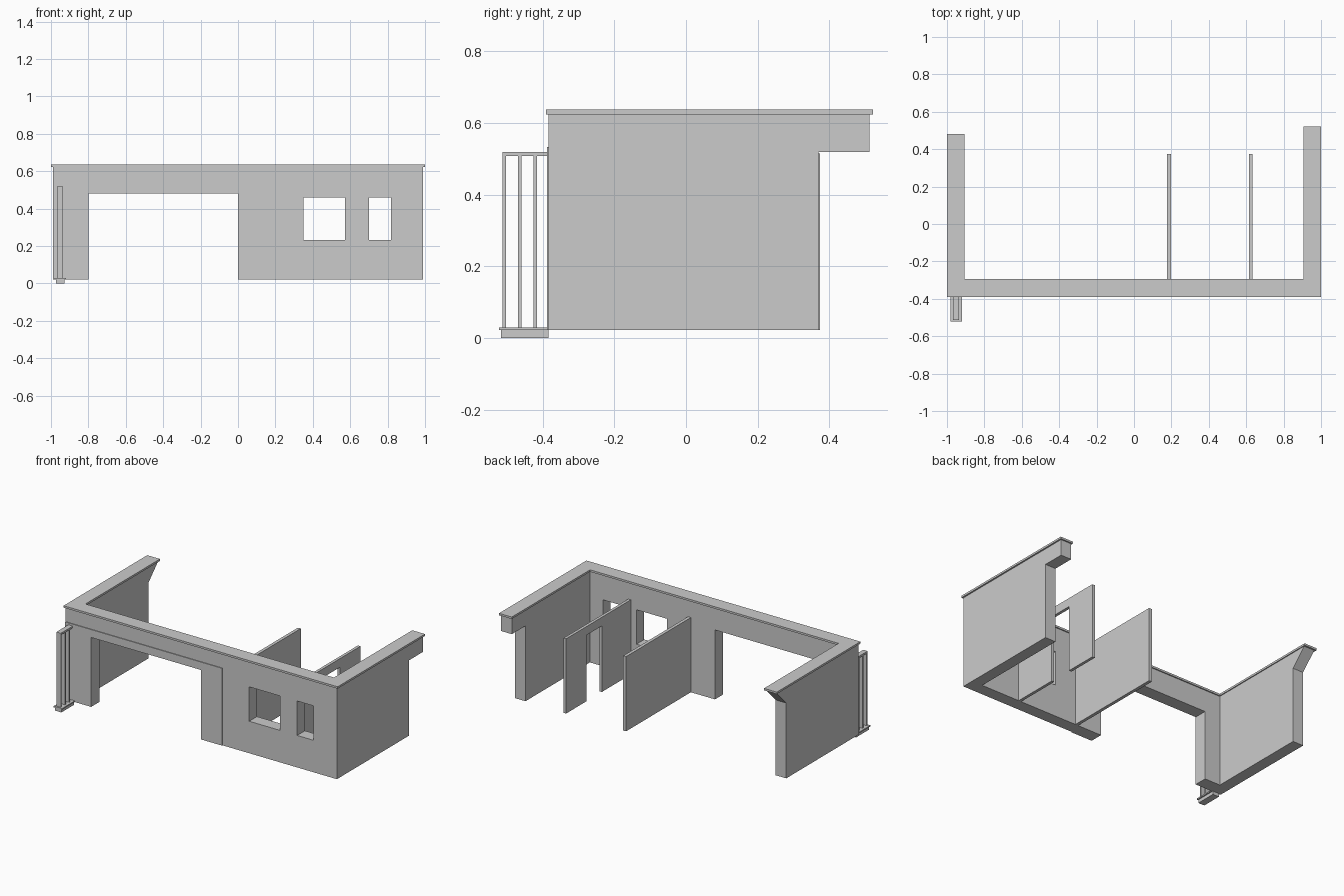
import bpy
import bmesh
from mathutils import Vector

if "Cube" in bpy.data.objects:
    bpy.data.objects.remove(bpy.data.objects["Cube"])


def prism(name, axis, outline, lo, hi):
    """Extrude a 2D outline along an axis (outline uses the other two axes in order)."""
    bm = bmesh.new()

    def point(a, b, c):
        return {'x': (c, a, b), 'y': (a, c, b), 'z': (a, b, c)}[axis]

    face = bm.faces.new([bm.verts.new(point(a, b, lo)) for a, b in outline])
    ext = bmesh.ops.extrude_face_region(bm, geom=[face])
    verts = [g for g in ext['geom'] if isinstance(g, bmesh.types.BMVert)]
    bmesh.ops.translate(bm, verts=verts, vec=Vector(point(0, 0, hi - lo)))
    bmesh.ops.recalc_face_normals(bm, faces=bm.faces)
    mesh = bpy.data.meshes.new(name)
    bm.to_mesh(mesh)
    bm.free()
    obj = bpy.data.objects.new(name, mesh)
    bpy.context.collection.objects.link(obj)
    return obj


def box(name, x, y, z):
    return prism(name, 'z', [(x[0], y[0]), (x[1], y[0]), (x[1], y[1]), (x[0], y[1])], *z)


def cut(obj, cutters):
    bpy.context.view_layer.objects.active = obj
    for c in cutters:
        mod = obj.modifiers.new("cut", 'BOOLEAN')
        mod.operation, mod.solver, mod.object = 'DIFFERENCE', 'EXACT', c
        bpy.ops.object.modifier_apply(modifier=mod.name)
        bpy.data.objects.remove(c)


def u_plan(x_out, x_in, y_front, y_in, y_left, y_right):
    return [(-x_out, y_front), (x_out, y_front), (x_out, y_right), (x_in, y_right),
            (x_in, y_in), (-x_in, y_in), (-x_in, y_left), (-x_out, y_left)]


BASE, TOP = 0.022, 0.624

# U-shaped outer walls with garage opening, windows and overhanging arm ends
walls = prism("outer_walls", 'z', u_plan(0.99, 0.913, -0.383, -0.302, 0.472, 0.512), BASE, TOP)
cut(walls, [
    box("garage_cutter", (-0.80, 0.0), (-0.5, -0.2), (-0.1, 0.48)),
    box("large_window_cutter", (0.35, 0.573), (-0.5, -0.2), (0.233, 0.46)),
    box("small_window_cutter", (0.70, 0.818), (-0.5, -0.2), (0.233, 0.46)),
    box("right_step_cutter", (0.8, 1.1), (0.369, 0.6), (-0.1, 0.519)),
    prism("left_slope_cutter", 'x',
          [(0.369, -0.1), (0.6, -0.1), (0.6, 0.757), (0.369, 0.519)], -1.1, -0.8),
])

# Coping along the wall tops
prism("wall_coping", 'z', u_plan(1.0, 0.907, -0.39, -0.295, 0.482, 0.521), TOP, 0.637)

# Thin facing panel around the garage opening
prism("facing_panel", 'y',
      [(-0.99, BASE), (-0.80, BASE), (-0.80, 0.48), (0, 0.48), (0, BASE),
       (0.155, BASE), (0.155, 0.532), (-0.99, 0.532)], -0.388, -0.383)

# Interior partitions, the second one with a doorway
box("partition", (0.176, 0.197), (-0.302, 0.373), (BASE, 0.515))
prism("doorway_partition", 'x',
      [(-0.302, BASE), (0.0, BASE), (0.0, 0.458), (0.16, 0.458), (0.16, BASE),
       (0.373, BASE), (0.373, 0.515), (-0.302, 0.515)], 0.614, 0.633)

# Railing on its small plinth
box("railing_plinth", (-0.973, -0.928), (-0.516, -0.383), (0, BASE))
box("railing_plinth_cap", (-0.981, -0.920), (-0.521, -0.388), (BASE, 0.03))
box("railing_top", (-0.967, -0.935), (-0.512, -0.388), (0.507, 0.519))
for i, y in enumerate((-0.507, -0.463, -0.42)):
    box(f"railing_bar_{i + 1}", (-0.967, -0.935), (y - 0.005, y + 0.005), (0.03, 0.507))
